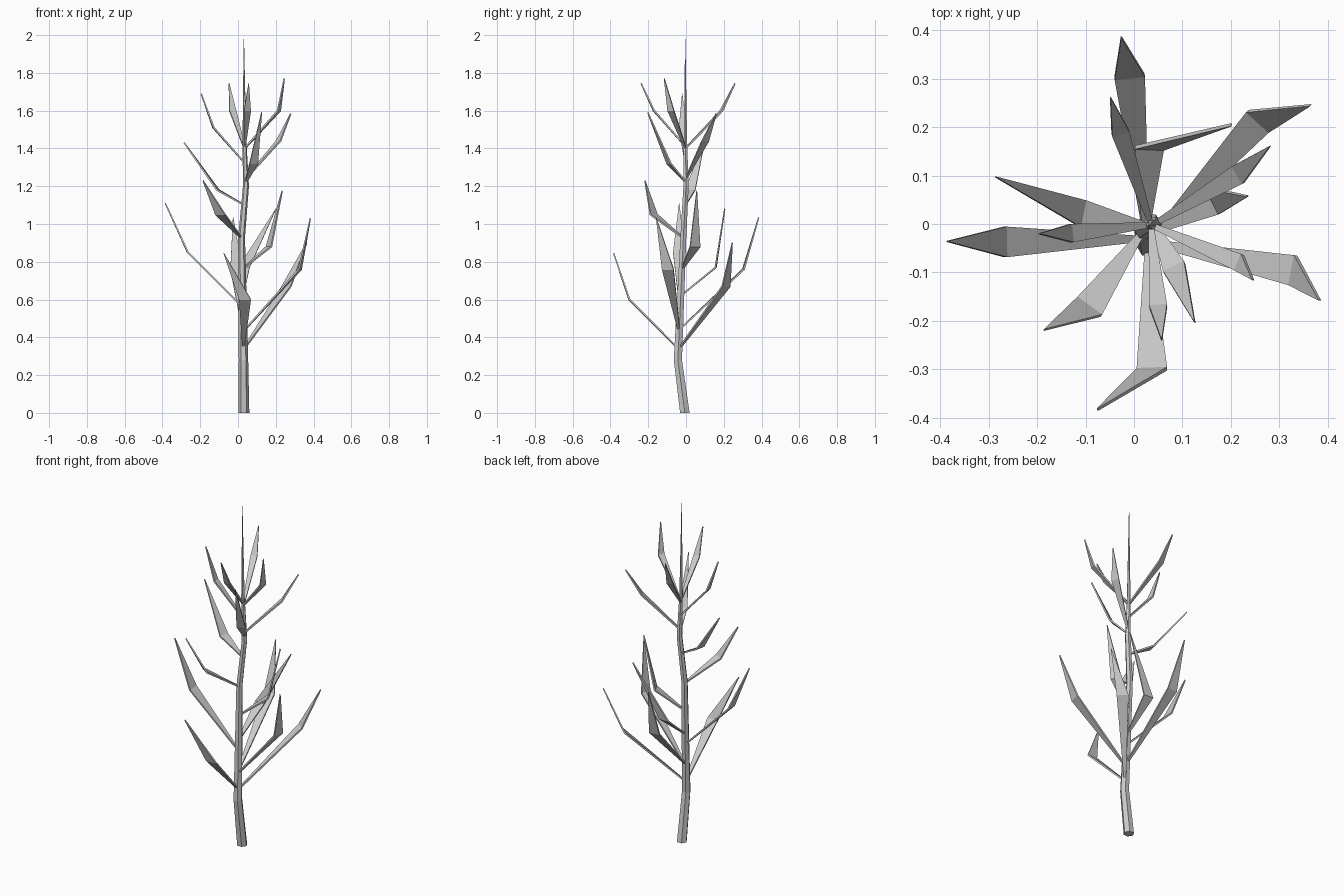
import bpy, bmesh, math
from mathutils import Vector

# Stem rings: x, y, z, radius
STEM = [(0.031, -0.006, 0.0, 0.029), (0.029, -0.043, 0.28, 0.025),
        (0.019, -0.014, 0.93, 0.018), (0.042, 0.0, 1.2, 0.016),
        (0.034, -0.003, 1.45, 0.010), (0.031, -0.004, 1.98, 0.001)]
SIDES = 6

# Leaves: height on stem, bend centre, bend width, tip
LEAVES = [
    (0.56, (-0.266, -0.037, 0.85), 0.063, (-0.385, -0.036, 1.11)),
    (1.10, (-0.107, 0.022, 1.18), 0.056, (-0.285, 0.097, 1.43)),
    (1.32, (-0.130, -0.019, 1.51), 0.038, (-0.195, -0.020, 1.69)),
    (0.925, (-0.093, -0.171, 1.05), 0.063, (-0.185, -0.218, 1.23)),
    (0.34, (0.037, -0.300, 0.60), 0.063, (-0.075, -0.383, 0.845)),
    (0.44, (-0.009, 0.304, 0.76), 0.063, (-0.026, 0.385, 1.035)),
    (1.40, (-0.028, 0.188, 1.60), 0.037, (-0.048, 0.260, 1.745)),
    (0.62, (0.032, 0.157, 0.77), 0.060, (0.201, 0.205, 1.08)),
    (0.335, (0.257, 0.212, 0.67), 0.063, (0.364, 0.245, 0.90)),
    (1.24, (0.215, 0.102, 1.44), 0.042, (0.280, 0.160, 1.585)),
    (0.76, (0.164, 0.048, 0.88), 0.060, (0.234, 0.057, 1.175)),
    (1.40, (0.217, -0.080, 1.60), 0.037, (0.245, -0.115, 1.77)),
    (0.43, (0.328, -0.096, 0.76), 0.063, (0.383, -0.157, 1.03)),
    (1.22, (0.083, -0.090, 1.32), 0.048, (0.125, -0.202, 1.59)),
    (1.41, (0.050, -0.170, 1.60), 0.037, (0.057, -0.238, 1.745)),
]


def stem_point(z):
    for a, b in zip(STEM, STEM[1:]):
        if a[2] <= z <= b[2]:
            return Vector(a[:3]).lerp(Vector(b[:3]), (z - a[2]) / (b[2] - a[2]))


def loft(name, rings):
    """Skin matching rings of points and cap both ends."""
    bm = bmesh.new()
    rings = [[bm.verts.new(p) for p in ring] for ring in rings]
    for a, b in zip(rings, rings[1:]):
        n = len(a)
        for i in range(n):
            bm.faces.new((a[i], a[(i + 1) % n], b[(i + 1) % n], b[i]))
    bm.faces.new(rings[0])
    bm.faces.new(rings[-1])
    bmesh.ops.recalc_face_normals(bm, faces=bm.faces)
    me = bpy.data.meshes.new(name)
    bm.to_mesh(me)
    bm.free()
    bpy.context.collection.objects.link(bpy.data.objects.new(name, me))


# Stem: tapered, gently bending tube
loft("stem", [[(x + r * math.cos(math.tau * i / SIDES),
                y + r * math.sin(math.tau * i / SIDES), z)
               for i in range(SIDES)] for x, y, z, r in STEM])

# Leaves: thin blade widening to a bend, then narrowing to a tip
for k, (z0, mid, width, tip) in enumerate(LEAVES):
    base, mid, tip = stem_point(z0), Vector(mid), Vector(tip)
    side = (mid - base).cross(Vector((0, 0, 1))).normalized()
    nrm = side.cross((tip - base).normalized()).normalized()
    rings = []
    for p, w, t in ((base, 0.010, 0.009), (mid, width, 0.009), (tip, 0.002, 0.007)):
        s, n = side * w / 2, nrm * t / 2
        rings.append([p + v for v in (s + n, n - s, -s - n, s - n)])
    loft(f"leaf_{k + 1}", rings)
